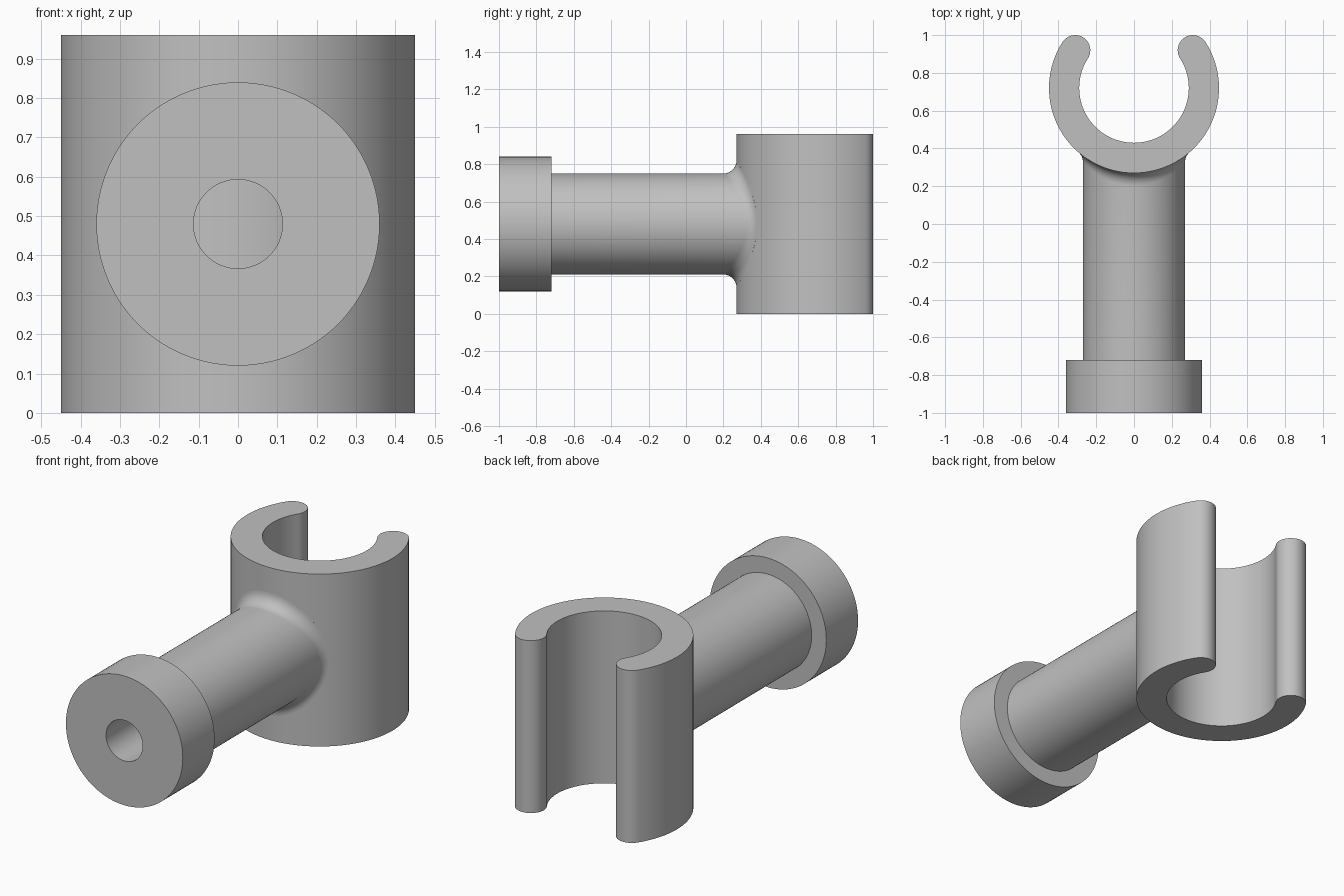
import bpy
import bmesh
from math import sin, cos, pi, sqrt, asin
from mathutils import Vector

cube = bpy.data.objects.get("Cube")
if cube:
    bpy.data.objects.remove(cube, do_unlink=True)

# Shared dimensions
HEIGHT, MID_Z = 0.96, 0.48
CLIP_Y, CLIP_OUT, CLIP_IN = 0.72, 0.45, 0.29
TUBE_R, COLLAR_R, HOLE_R = 0.27, 0.36, 0.113
FILLET = 0.07
SEGS = 96

grey = bpy.data.materials.new("light grey")
grey.use_nodes = True
colour = (0.53, 0.53, 0.53, 1)
grey.diffuse_color = colour
grey.node_tree.nodes["Principled BSDF"].inputs["Base Color"].default_value = colour


def finish(bm, name):
    bmesh.ops.recalc_face_normals(bm, faces=bm.faces)
    mesh = bpy.data.meshes.new(name)
    bm.to_mesh(mesh)
    bm.free()
    mesh.materials.append(grey)
    obj = bpy.data.objects.new(name, mesh)
    bpy.context.collection.objects.link(obj)
    bpy.ops.object.select_all(action='DESELECT')
    obj.select_set(True)
    bpy.context.view_layer.objects.active = obj
    bpy.ops.object.shade_smooth_by_angle(angle=pi / 6)
    return obj


def arc(cx, cy, r, start, end, n):
    return [(cx + r * cos(start + (end - start) * i / n),
             cy + r * sin(start + (end - start) * i / n)) for i in range(n + 1)]


# Open clip: C-shaped profile with rounded tips, extruded upwards
mid_r, tip_r = (CLIP_OUT + CLIP_IN) / 2, (CLIP_OUT - CLIP_IN) / 2
tip = asin((1 - tip_r - CLIP_Y) / mid_r)
left, right = tip, -pi - tip
tip_x, tip_y = mid_r * cos(tip), CLIP_Y + mid_r * sin(tip)
profile = arc(0, CLIP_Y, CLIP_OUT, left, right, 96)
profile += arc(-tip_x, tip_y, tip_r, pi - tip, -tip, 20)[1:-1]
profile += arc(0, CLIP_Y, CLIP_IN, right, left, 96)
profile += arc(tip_x, tip_y, tip_r, pi + tip, tip, 20)[1:-1]
bm = bmesh.new()
base = bm.faces.new([bm.verts.new((x, y, 0)) for x, y in profile])
top = bmesh.ops.extrude_face_region(bm, geom=[base], use_keep_orig=True)["geom"]
bmesh.ops.translate(bm, vec=(0, 0, HEIGHT),
                    verts=[v for v in top if isinstance(v, bmesh.types.BMVert)])
finish(bm, "open_clip")


# Hollow arm: rings from the bore, over the collar and tube, into the fillet
def clip_front(x, r):
    return CLIP_Y - sqrt(r * r - x * x)


def arm_section(t):
    def at(r, y):
        return Vector((r * cos(t), y, MID_Z + r * sin(t)))

    points = [at(HOLE_R, clip_front(HOLE_R * cos(t), CLIP_OUT - 0.02)),
              at(HOLE_R, -1), at(COLLAR_R, -1), at(COLLAR_R, -0.72), at(TUBE_R, -0.72)]
    # Fillet: arc of a ball touching both the tube and the clip
    ball_r = TUBE_R + FILLET
    ball = at(ball_r, clip_front(ball_r * cos(t), CLIP_OUT + FILLET))
    to_tube = Vector((-cos(t), 0, -sin(t)))
    to_clip = Vector((-ball.x, CLIP_Y - ball.y, 0)).normalized()
    steps = 10
    points += [ball + FILLET * to_tube.slerp(to_clip, i / steps) for i in range(steps + 1)]
    points.append(points[-1] + 0.02 * to_clip)
    return points


bm = bmesh.new()
sections = [[bm.verts.new(p) for p in arm_section(2 * pi * i / SEGS)] for i in range(SEGS)]
for i, a in enumerate(sections):
    b = sections[(i + 1) % SEGS]
    for j in range(len(a) - 1):
        bm.faces.new((a[j], a[j + 1], b[j + 1], b[j]))
    bm.faces.new((a[-1], a[0], b[0], b[-1]))
finish(bm, "hollow_arm")
